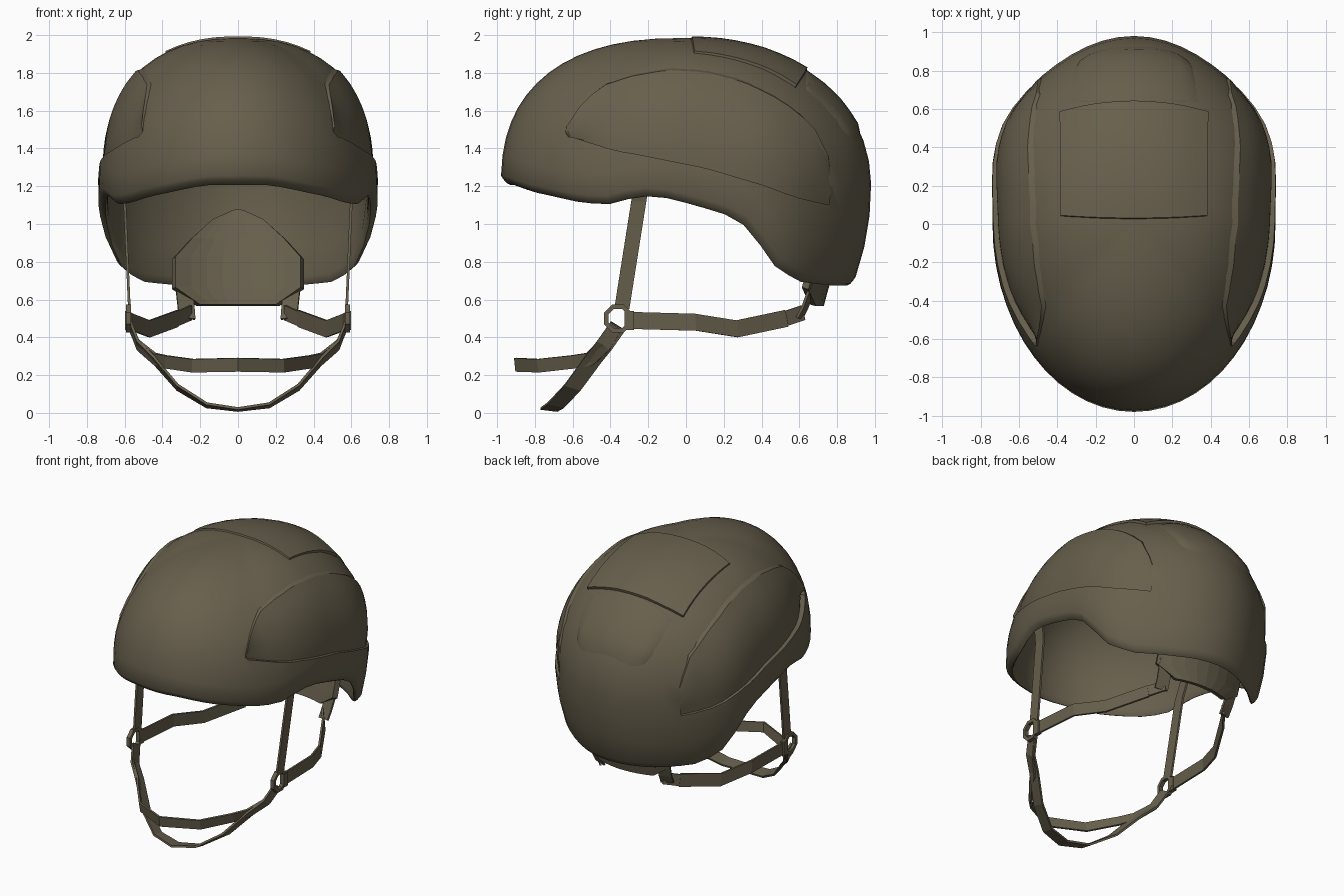
import bpy, bmesh
from math import sin, cos, asin, pi
from mathutils import Vector
from mathutils.bvhtree import BVHTree

if "Cube" in bpy.data.objects:
    bpy.data.objects.remove(bpy.data.objects["Cube"])

olive = bpy.data.materials.new("olive_drab")
olive.use_nodes = True
COLOUR = (0.135, 0.115, 0.073, 1)
olive.diffuse_color = COLOUR
olive.node_tree.nodes["Principled BSDF"].inputs["Base Color"].default_value = COLOUR


def interp(table, t):
    """Piecewise-linear lookup."""
    if t <= table[0][0]:
        return table[0][1]
    for (a, p), (b, q) in zip(table, table[1:]):
        if t <= b:
            return p + (q - p) * (t - a) / (b - a)
    return table[-1][1]


def finish(name, bm, mirror=False, thick=0, angle=0.0, recalc=True):
    """Turn a bmesh into an object; an angle above zero gives smooth shading."""
    bmesh.ops.remove_doubles(bm, verts=bm.verts, dist=0.0005)
    if recalc:
        bmesh.ops.recalc_face_normals(bm, faces=bm.faces)
    mesh = bpy.data.meshes.new(name)
    bm.to_mesh(mesh)
    bm.free()
    ob = bpy.data.objects.new(name, mesh)
    bpy.context.collection.objects.link(ob)
    mesh.materials.append(olive)
    if mirror:
        ob.modifiers.new("mirror", "MIRROR")
    if thick:
        mod = ob.modifiers.new("thickness", "SOLIDIFY")
        mod.thickness = thick
        mod.offset = 0
    bpy.ops.object.select_all(action="DESELECT")
    ob.select_set(True)
    bpy.context.view_layer.objects.active = ob
    if angle:
        bpy.ops.object.shade_smooth_by_angle(angle=angle)
    return ob


def skin(bm, rows, closed=False):
    """Quads between successive rows of points."""
    vs = [[bm.verts.new(p) for p in row] for row in rows]
    n = len(rows[0])
    for a, b in zip(vs, vs[1:]):
        for i in range(n if closed else n - 1):
            j = (i + 1) % n
            bm.faces.new((a[i], a[j], b[j], b[i]))


# Helmet shell: dome with a lower edge that follows the rim curve
WIDTH, LENGTH, MID, UP, DOWN = 0.738, 0.98, 1.2, 0.785, 1.2
RIM = [(-0.96, 1.21), (-0.85, 1.17), (-0.57, 1.11), (-0.4, 1.105), (-0.27, 1.15),
       (-0.12, 1.14), (0.05, 1.1), (0.22, 1.05), (0.33, 0.99), (0.42, 0.88),
       (0.5, 0.77), (0.63, 0.695), (0.8, 0.675)]
FULLNESS = [(-1, 2.45), (-0.85, 2.28), (-0.6, 2.14), (-0.3, 2.27), (0, 2.35),
            (0.5, 2.2), (1, 2.1)]
SEGS, RINGS, LIP = 56, 14, 0.045


def dome(phi, alpha):
    c, s = cos(phi), sin(phi)
    n = interp(FULLNESS, c)
    shoulder = 0.66 * s ** 4 * c * c if c > 0 else 0
    if alpha < 0:
        r, z = cos(alpha), DOWN * sin(alpha)
    else:
        r, z = max(cos(alpha), 0) ** (2 / n), UP * sin(alpha) ** (2 / n)
        shoulder *= r ** 3
    return Vector((WIDTH * (1 + shoulder) * r * s, LENGTH * r * c, MID + z))


def rim_angle(phi):
    n = interp(FULLNESS, cos(phi))
    y, alpha = LENGTH * cos(phi), 0
    for _ in range(10):
        dz = interp(RIM, y) + LIP - MID
        alpha = asin(dz / DOWN) if dz < 0 else asin((dz / UP) ** (n / 2))
        y = dome(phi, alpha).y
    return alpha


def shrink(p, s, dz=0):
    z = MID + (p.z - MID) * (s if p.z > MID else 1)
    return Vector((p.x * s, p.y * s, z + dz))


phis = [2 * pi * i / SEGS for i in range(SEGS)]
rims = [rim_angle(p) for p in phis]
outer = [[dome(p, pi / 2 + (a - pi / 2) * k / RINGS) for p, a in zip(phis, rims)]
         for k in range(RINGS + 1)]
lip = [[shrink(p, s, d) for p in outer[-1]]
       for s, d in ((0.985, -0.02), (0.968, -0.037), (0.95, -LIP), (0.937, -0.03))]
inner = [[shrink(p, 0.932) for p in row] for row in reversed(outer)]
bm = bmesh.new()
skin(bm, outer + lip + inner, closed=True)
bmesh.ops.remove_doubles(bm, verts=bm.verts, dist=0.0005)
bmesh.ops.recalc_face_normals(bm, faces=bm.faces)
tree = BVHTree.FromBMesh(bm)
shell = finish("helmet_shell", bm)


# Panels: grids projected on the shell, lifted or sunk along its normal
def project(us, vs, place, ray, lift):
    rows, total = [], Vector()
    for u in us:
        row = []
        for v in vs:
            hit, nor, _, _ = tree.ray_cast(place(u, v) - ray * 3, ray)
            row.append(hit + nor * lift(u, v))
            total += nor
        rows.append(row)
    return rows, total


def panel(name, us, vs, place, ray, lift, mirror=False):
    def edged(u, v):
        return min(lift(u, v), -0.004) if u in (0, 1) or v in (0, 1) else lift(u, v)
    rows, total = project(us, vs, place, ray, edged)
    bm = bmesh.new()
    skin(bm, rows)
    bm.normal_update()
    if sum((f.normal.dot(total) for f in bm.faces), 0.0) < 0:
        bmesh.ops.reverse_faces(bm, faces=bm.faces)
    finish(name, bm, mirror, angle=0.45, recalc=False)


def steps(count, low, high):
    """0..1 positions with narrow border cells at both ends."""
    return [0] + [low + (1 - low - high) * i / count for i in range(count + 1)] + [1]


# Side panels stand proud along the top and sink into the shell along the bottom
SIDE_TOP = [(-0.64, 1.49), (-0.58, 1.6), (-0.45, 1.735), (-0.3, 1.79), (-0.1, 1.83),
            (0.1, 1.82), (0.3, 1.77), (0.5, 1.67), (0.65, 1.55), (0.72, 1.45), (0.77, 1.28)]
SIDE_LOW = [(-0.64, 1.475), (-0.4, 1.4), (-0.15, 1.35), (0.1, 1.3), (0.4, 1.21),
            (0.6, 1.14), (0.77, 1.1)]
INWARD, DOWNWARD = Vector((-1, 0, 0)), Vector((0, 0, -1))


def side_place(u, v):
    y = -0.64 + 1.41 * u
    low, top = interp(SIDE_LOW, y), interp(SIDE_TOP, y)
    return Vector((0, y, low + (top - low) * v))


def side_lift(u, v):
    return 0.016 - (0.05 - 0.02 * u) * (1 - v)


us, vs = steps(20, 0.01, 0.02), steps(8, 0.015, 0.05)
panel("side_panel", us, vs, side_place, INWARD, side_lift, mirror=True)

# Cut the sunken part out of the shell
rows, _ = project(us, vs, side_place, INWARD, lambda u, v: side_lift(u, v) - 0.004)
bm = bmesh.new()
skin(bm, rows)
grown = bmesh.ops.extrude_face_region(bm, geom=bm.faces[:], use_keep_orig=True)["geom"]
bmesh.ops.translate(bm, vec=(0.2, 0, 0),
                    verts=[g for g in grown if isinstance(g, bmesh.types.BMVert)])
cutter = finish("side_cutter", bm, mirror=True)
cutter.hide_render = True
cut = shell.modifiers.new("side_recess", "BOOLEAN")
cut.operation = "DIFFERENCE"
cut.object = cutter
bpy.ops.object.select_all(action="DESELECT")
shell.select_set(True)
bpy.context.view_layer.objects.active = shell
bpy.ops.object.modifier_apply(modifier=cut.name)
bpy.data.objects.remove(cutter)
bpy.ops.object.shade_smooth_by_angle(angle=0.8)


# Top plate and the shallow raised panel behind it
def top_place(u, v):
    x = 0.77 * (u - 0.5)
    front, back = 0.025 + 0.1 * x * x, 0.64 - 0.4 * x * x
    return Vector((x, front + (back - front) * v, 0))


panel("top_panel", steps(12, 0.008, 0.008), steps(8, 0.01, 0.01), top_place,
      DOWNWARD, lambda u, v: 0.01 + 0.008 * v)


def rear_place(u, v):
    s = 2 * u - 1
    back = 0.93 - 0.11 * s ** 4
    return Vector((s * (0.36 - 0.05 * v), 0.63 + (back - 0.63) * v, 0))


panel("rear_panel", steps(12, 0.06, 0.06), steps(6, 0.04, 0.1), rear_place,
      DOWNWARD, lambda u, v: 0.003 + 0.01 * v)


# Straps: mirrored ribbons whose width direction turns along the path
def strap(name, path, width, start, end):
    rows = []
    for i, p in enumerate(path):
        side = Vector(start).lerp(Vector(end), i / (len(path) - 1)).normalized()
        rows.append([Vector(p) - side * width / 2, Vector(p) + side * width / 2])
    bm = bmesh.new()
    skin(bm, rows)
    finish(name, bm, mirror=True, thick=0.014)


strap("side_strap", [(0.63, -0.23, 1.27), (0.6, -0.25, 1.12), (0.575, -0.34, 0.55)],
      0.08, (0, 1, 0), (0, 1, 0))
strap("rear_strap", [(0.58, -0.31, 0.49), (0.56, 0.05, 0.48), (0.47, 0.27, 0.445),
                     (0.32, 0.53, 0.5)],
      0.09, (0, 0, 1), (0, -0.2, 1))
strap("rear_strap_anchor", [(0.27, 0.6, 0.5), (0.275, 0.63, 0.56), (0.29, 0.68, 0.7)],
      0.09, (0.9, -0.25, 0.1), (0.9, -0.25, 0))
strap("rear_strap_fold", [(0.32, 0.53, 0.5), (0.25, 0.62, 0.53)],
      0.08, (0, -0.2, 1), (0, -0.2, 1))
strap("front_chin_strap", [(0.57, -0.37, 0.46), (0.53, -0.43, 0.36), (0.44, -0.51, 0.285),
                           (0.38, -0.6, 0.27), (0.24, -0.78, 0.25), (0, -0.9, 0.255)],
      0.072, (0, 0.6, -0.4), (0, 0.1, -1))
strap("lower_chin_strap", [(0.57, -0.36, 0.46), (0.53, -0.43, 0.36), (0.45, -0.49, 0.285),
                           (0.32, -0.6, 0.135), (0.165, -0.69, 0.04), (0, -0.725, 0.018)],
      0.09, (0, 0.8, -0.5), (0, 1, -0.12))

# Buckle rings and clips joining the straps
bm = bmesh.new()
loops = []
for k in range(9):
    a = 2 * pi * (k + 0.5) / 8
    loops.append([Vector((0.58 + dx, -0.36 + r * cos(a), 0.5 + r * sin(a)))
                  for r, dx in ((0.055, -0.014), (0.08, -0.014), (0.08, 0.014), (0.055, 0.014))])
skin(bm, loops, closed=True)
finish("strap_ring", bm, mirror=True)

bm = bmesh.new()
bmesh.ops.create_cube(bm, size=1)
bmesh.ops.scale(bm, vec=(0.03, 0.05, 0.1), verts=bm.verts)
bmesh.ops.translate(bm, vec=(0.582, -0.3, 0.49), verts=bm.verts)
finish("strap_clip", bm, mirror=True)

# Neck pad curving inside the back of the shell
PAD = [(0.57, 0.21), (0.66, 0.34), (0.82, 0.34), (0.92, 0.25), (1.02, 0.14), (1.07, 0.03)]
rows = []
for z, half in PAD:
    depth = interp([(0.57, 0.71), (0.7, 0.745), (1.07, 0.87)], z)
    xs = [half * (i / 4 - 1) for i in range(9)]
    rows.append([Vector((x, depth - 0.9 * x * x, z)) for x in xs])
bm = bmesh.new()
skin(bm, rows)
finish("neck_pad", bm, thick=0.04)
